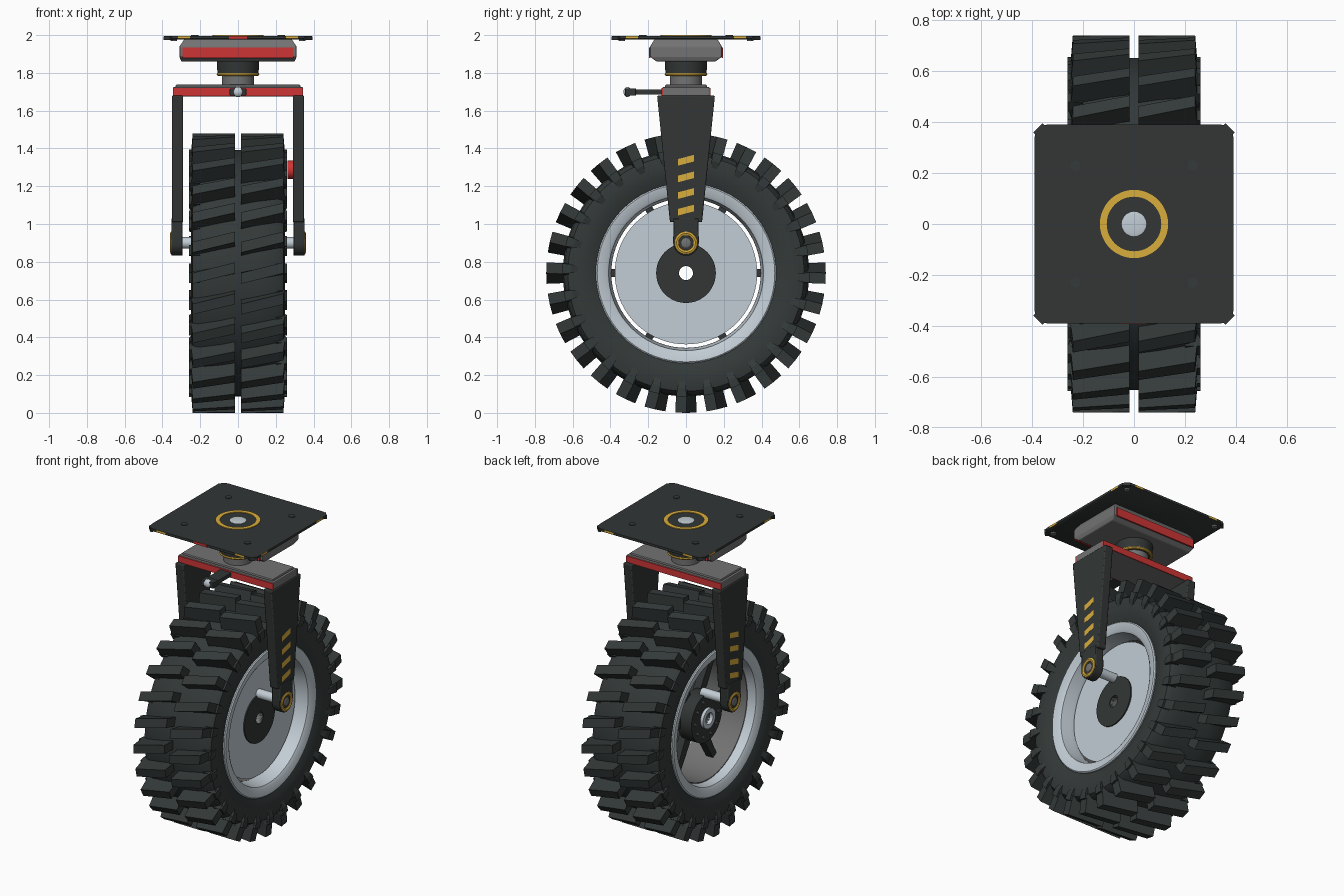
import bpy, bmesh
from math import sin, cos, pi, radians

cube = bpy.data.objects.get("Cube")
if cube:
    bpy.data.objects.remove(cube, do_unlink=True)


def material(name, r, g, b):
    m = bpy.data.materials.new(name)
    m.use_nodes = True
    m.diffuse_color = (r, g, b, 1)
    m.node_tree.nodes["Principled BSDF"].inputs["Base Color"].default_value = (r, g, b, 1)
    return m


RUBBER = material("dark rubber", 0.034, 0.042, 0.041)
DARK = material("dark metal", 0.032, 0.037, 0.036)
STEEL = material("pale steel", 0.54, 0.61, 0.66)
GREY = material("mid grey", 0.17, 0.17, 0.172)
RED = material("red paint", 0.62, 0.036, 0.036)
YELLOW = material("yellow paint", 0.7, 0.42, 0.045)

WHEEL_Z = 0.74
AXLE_Z = 0.9


def finish(name, bm, mat, smooth=False, bevel=0):
    bmesh.ops.recalc_face_normals(bm, faces=bm.faces[:])
    me = bpy.data.meshes.new(name)
    bm.to_mesh(me)
    bm.free()
    me.materials.append(mat)
    ob = bpy.data.objects.new(name, me)
    bpy.context.collection.objects.link(ob)
    if bevel:
        mod = ob.modifiers.new("bevel", 'BEVEL')
        mod.width = bevel
        mod.segments = 2
    if smooth:
        bpy.ops.object.select_all(action='DESELECT')
        ob.select_set(True)
        bpy.context.view_layer.objects.active = ob
        bpy.ops.object.shade_smooth_by_angle(angle=radians(35))
    return ob


def loft(bm, rings):
    """Skin equal-length loops of points and cap both ends."""
    vs = [[bm.verts.new(p) for p in ring] for ring in rings]
    n = len(vs[0])
    for a, b in zip(vs, vs[1:]):
        for i in range(n):
            j = (i + 1) % n
            bm.faces.new((a[i], a[j], b[j], b[i]))
    bm.faces.new(vs[0])
    bm.faces.new(vs[-1])


def box(name, x, y, z, mat, bevel=0):
    bm = bmesh.new()
    loft(bm, [[(x[0], y[0], h), (x[1], y[0], h), (x[1], y[1], h), (x[0], y[1], h)] for h in z])
    return finish(name, bm, mat, bevel=bevel)


def side_prism(name, outline, x0, x1, mat, bevel=0):
    """Extrude a (y, z) outline along x."""
    bm = bmesh.new()
    loft(bm, [[(x, y, z) for y, z in outline] for x in (x0, x1)])
    return finish(name, bm, mat, smooth=True, bevel=bevel)


def lathe(name, profile, mat, axis='Z', z=0, closed=False, n=48):
    """Revolve (radius, height) points about z, or about x at height z."""
    bm = bmesh.new()

    def place(r, h, a):
        c, s = r * cos(a), r * sin(a)
        return (c, s, h + z) if axis == 'Z' else (h, c, s + z)

    rings = [[bm.verts.new(place(r, h, 2 * pi * i / n)) for i in range(n)] for r, h in profile]
    pairs = list(zip(rings, rings[1:]))
    if closed:
        pairs.append((rings[-1], rings[0]))
    for a, b in pairs:
        for i in range(n):
            j = (i + 1) % n
            bm.faces.new((a[i], a[j], b[j], b[i]))
    if not closed:
        bm.faces.new(rings[0])
        bm.faces.new(rings[-1])
    return finish(name, bm, mat, smooth=True)


def cyl(name, r, h0, h1, mat, **kw):
    return lathe(name, [(r, h0), (r, h1)], mat, **kw)


def tube(name, r0, r1, h0, h1, mat, **kw):
    return lathe(name, [(r0, h0), (r1, h0), (r1, h1), (r0, h1)], mat, closed=True, **kw)


def torus(name, R, r, h, mat, **kw):
    pts = [(R + r * cos(k * pi / 4), h + r * sin(k * pi / 4)) for k in range(8)]
    return lathe(name, pts, mat, closed=True, **kw)


def ball(name, r, loc, mat, squash=(1, 1, 1)):
    bm = bmesh.new()
    bmesh.ops.create_uvsphere(bm, u_segments=20, v_segments=12, radius=r)
    ob = finish(name, bm, mat, smooth=True)
    ob.location, ob.scale = loc, squash
    return ob


# Tyre carcass
WHEEL = dict(axis='X', z=WHEEL_Z)
half = [(0.465, 0.2), (0.476, 0.225), (0.52, 0.242), (0.58, 0.248), (0.625, 0.24), (0.645, 0.21), (0.652, 0.1)]
lathe("tyre", half + [(r, -x) for r, x in reversed(half)], RUBBER, closed=True, n=84, **WHEEL)


# Slanted tread lugs with shoulder blocks
def radial(x, r, a):
    return (x, r * cos(a), WHEEL_Z + r * sin(a))


LUGS, TWIST = 28, 0.075
tread = bmesh.new()
shoulder = bmesh.new()
for i in range(LUGS):
    a = 2 * pi * i / LUGS
    for side in (-1, 1):
        rings = []
        for r, outer, w in ((0.62, 0.25, 0.046), (0.74, 0.24, 0.039)):
            x0, x1 = sorted((side * 0.017, side * outer))
            up, down = a + TWIST / 2, a - TWIST / 2
            rings.append([radial(x0, r, up - w), radial(x0, r, up + w),
                          radial(x1, r, down + w), radial(x1, r, down - w)])
        loft(tread, rings)
        c = a - side * TWIST / 2
        loft(shoulder, [[radial(side * x, r, c - w), radial(side * x, r, c + w),
                         radial(side * 0.2, r, c + w), radial(side * 0.2, r, c - w)]
                        for r, x, w in ((0.57, 0.246, 0.025), (0.61, 0.26, 0.038), (0.655, 0.26, 0.042))])
finish("tread_lugs", tread, RUBBER)
finish("shoulder_lugs", shoulder, RUBBER)

# Rim, face disc, spokes and hollow hub
lip = [(0.47, 0.19), (0.477, 0.234), (0.47, 0.24), (0.425, 0.232), (0.41, 0.222), (0.4, 0.16), (0.396, 0.13)]
lathe("rim", lip + [(r, -x) for r, x in reversed(lip)], STEEL, closed=True, n=72, **WHEEL)
tube("barrel_lining", 0.3955, 0.41, -0.165, 0.125, GREY, n=72, **WHEEL)
tube("face_disc", 0.1, 0.377, 0.135, 0.15, STEEL, n=72, **WHEEL)
tube("disc_backing", 0.1, 0.376, 0.125, 0.135, GREY, n=72, **WHEEL)
spokes = bmesh.new()
for k in range(6):
    a = k * pi / 3
    loft(spokes, [[(x, r * cos(a) - w * sin(a), WHEEL_Z + r * sin(a) + w * cos(a))
                   for x, w in ((-0.07, -hw), (-0.07, hw), (-0.02, hw), (-0.02, -hw))]
                  for r, hw in ((0.08, 0.035), (0.405, 0.02))])
finish("spokes", spokes, DARK)
tube("hub_core", 0.037, 0.1, -0.1, 0.15, GREY, **WHEEL)
tube("hub_cap", 0.037, 0.158, 0.13, 0.158, DARK, **WHEEL)
tube("hub_flange", 0.037, 0.158, -0.15, -0.05, DARK, **WHEEL)
tube("hub_collar", 0.037, 0.065, -0.17, -0.14, STEEL, **WHEEL)
for k in range(10):
    a = 2 * pi * k / 10
    b = cyl("hub_bolt", 0.01, -0.158, -0.14, GREY, axis='X', n=6)
    b.location = (0, 0.12 * cos(a), WHEEL_Z + 0.12 * sin(a))

# Axle stubs, fork legs, bearing rings and warning stripes
AXLE = dict(axis='X', z=AXLE_Z)
leg_outline = [(-0.153, 1.68), (-0.085, 1.01), (0.085, 1.01), (0.153, 1.68)]
eye = [(-0.066, 1.03)] + [(0.068 * cos(pi + k * pi / 14), AXLE_Z + 0.068 * sin(pi + k * pi / 14))
                          for k in range(15)] + [(0.066, 1.03)]
for s, side in ((1, "left"), (-1, "right")):
    cyl(side + "_axle", 0.03, s * 0.12, s * 0.34, STEEL, n=24, **AXLE)
    side_prism(side + "_fork_leg", leg_outline, s * 0.29, s * 0.35, DARK, bevel=0.006)
    side_prism(side + "_axle_eye", eye, s * 0.293, s * 0.352, DARK, bevel=0.004)
    torus(side + "_bearing_ring", 0.05, 0.0135, s * 0.346, YELLOW, **AXLE)
    ball(side + "_axle_cap", 0.027, (s * 0.35, 0, AXLE_Z), GREY, (0.25, 1, 1))
    for k in range(4):
        z = 1.045 + 0.088 * k
        side_prism(side + "_stripe", [(-0.042, z), (0.042, z + 0.022), (0.042, z + 0.057), (-0.042, z + 0.035)],
                   s * 0.347, s * 0.3505, YELLOW)
cyl("brake_pad", 0.048, 0.262, 0.295, RED, axis='X', z=1.287, n=24)

# Yoke with red side strips
box("yoke", (-0.345, 0.345), (-0.125, 0.125), (1.675, 1.725), GREY, 0.006)
box("yoke_top", (-0.33, 0.33), (-0.11, 0.11), (1.72, 1.738), GREY, 0.006)
for s in (-1, 1):
    box("yoke_strip", (-0.345, 0.345), sorted((s * 0.122, s * 0.13)), (1.678, 1.72), RED)

# Lock lever
box("lever", (-0.04, 0.04), (-0.28, -0.12), (1.685, 1.712), DARK, 0.004)
box("lever_grip", (-0.044, 0.044), (-0.322, -0.265), (1.679, 1.718), DARK, 0.004)
ball("lever_knob", 0.03, (0, -0.31, 1.699), STEEL, (1, 0.7, 0.9))

# Swivel neck
cyl("swivel_post", 0.086, 1.73, 1.8, GREY)
lathe("swivel_collar", [(0.1, 1.79), (0.109, 1.8), (0.112, 1.85), (0.112, 1.87)], DARK)
torus("swivel_ring", 0.104, 0.009, 1.793, YELLOW)

# Swivel housing with chamfered rims
bm = bmesh.new()
loft(bm, [[(-x, -y, z), (x, -y, z), (x, y, z), (-x, y, z)]
          for z, x, y in ((1.86, 0.3, 0.155), (1.885, 0.31, 0.19), (1.94, 0.31, 0.19), (1.98, 0.283, 0.165))])
finish("swivel_housing", bm, GREY, bevel=0.006)
for s in (-1, 1):
    box("housing_strip", (-0.295, 0.295), sorted((s * 0.187, s * 0.197)), (1.879, 1.934), RED)

# Mounting plate with rounded corners
bm = bmesh.new()
e, rad = 0.39, 0.05
outline = []
for q in range(4):
    mid = pi / 4 + q * pi / 2
    for k in range(5):
        a = q * pi / 2 + k * pi / 8
        outline.append(((e - rad) * 2 ** 0.5 * cos(mid) + rad * cos(a),
                        (e - rad) * 2 ** 0.5 * sin(mid) + rad * sin(a)))
loft(bm, [[(x * k, y * k, z) for x, y in outline] for z, k in ((1.977, 0.985), (1.981, 1), (1.996, 1))])
finish("mounting_plate", bm, DARK, smooth=True)
for sx in (-1, 1):
    for sy in (-1, 1):
        guard = box("corner_guard", (-0.026, 0.026), (-0.01, 0.01), (1.974, 1.993), DARK)
        guard.location = (sx * 0.37, sy * 0.37, 0)
        guard.rotation_euler.z = -sx * sy * pi / 4
        for name, p, r, h0, h1, m in (("plate_bolt", 0.23, 0.02, 1.985, 2.0, RUBBER),
                                      ("plate_nut", 0.34, 0.018, 1.968, 1.98, GREY)):
            cyl(name, r, h0, h1, m, n=16).location = (sx * p, sy * p, 0)
    # Edge marks
    for p in (-0.285, 0.285):
        edge = sorted((sx * 0.385, sx * 0.391))
        box("edge_mark", (p - 0.032, p + 0.032), edge, (1.982, 1.9955), YELLOW)
        box("edge_mark", edge, (p - 0.032, p + 0.032), (1.982, 1.9955), YELLOW)
box("front_mark", (-0.047, 0.047), (-0.393, -0.385), (1.98, 1.9955), RED)

# Kingpin on the plate
tube("kingpin_ring", 0.107, 0.134, 1.985, 2.0, YELLOW)
ball("kingpin_cap", 0.052, (0, 0, 1.994), STEEL, (1, 1, 0.11))
